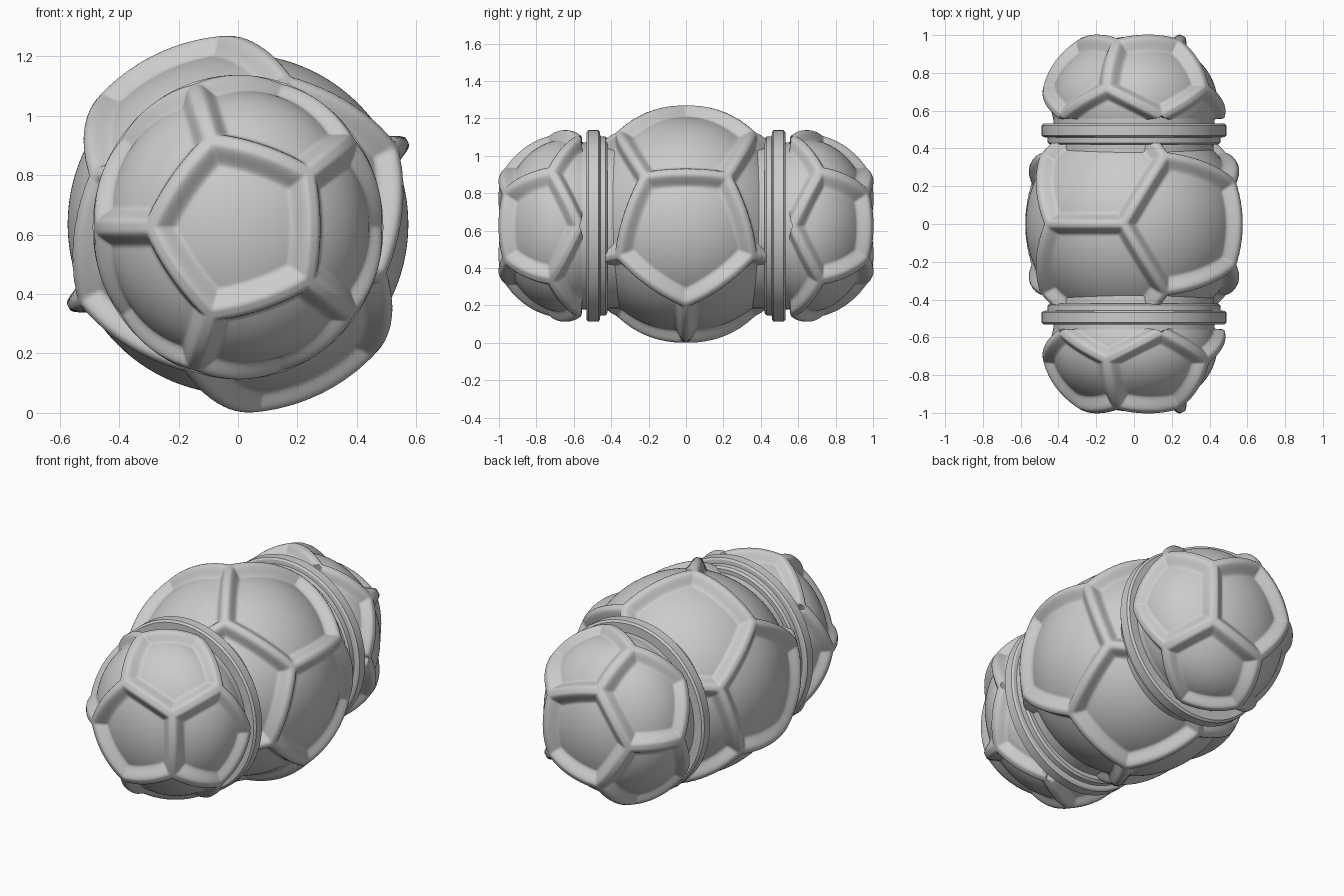
import bpy, bmesh, math
from mathutils import Vector, Matrix

if "Cube" in bpy.data.objects:
    bpy.data.objects.remove(bpy.data.objects["Cube"])

PHI = (1 + 5 ** 0.5) / 2


def finish(bm, name, angle=40):
    bmesh.ops.recalc_face_normals(bm, faces=bm.faces)
    me = bpy.data.meshes.new(name)
    bm.to_mesh(me)
    bm.free()
    ob = bpy.data.objects.new(name, me)
    bpy.context.collection.objects.link(ob)
    bpy.ops.object.select_all(action='DESELECT')
    ob.select_set(True)
    bpy.context.view_layer.objects.active = ob
    bpy.ops.object.shade_smooth_by_angle(angle=math.radians(angle))
    return ob


def ridge(d, normals, inner, outer, upper_only=False):
    """1 on the seams between the twelve panels, 0 inside a panel."""
    ranked = sorted(((d.dot(n), i) for i, n in enumerate(normals)), reverse=True)
    (a, i), (b, j) = ranked[:2]
    if upper_only and normals[i].y < 0 and normals[j].y < 0:
        return 0.0
    dist = (a - b) / (normals[i] - normals[j]).length
    t = min(max((dist - inner) / (outer - inner), 0), 1)
    return 1 - t * t * (3 - 2 * t)


def lathe(name, profile, cz, sx=1.0, steps=96):
    """Spin a (y, radius) profile about the y axis."""
    bm = bmesh.new()
    rings = []
    for y, r in profile:
        rings.append([bm.verts.new((sx * r * math.cos(2 * math.pi * k / steps), y,
                                    cz + r * math.sin(2 * math.pi * k / steps)))
                      for k in range(steps)])
    for A, B in zip(rings, rings[1:]):
        for k in range(steps):
            m = (k + 1) % steps
            bm.faces.new((A[k], A[m], B[m], B[k]))
    bm.faces.new(rings[0])
    bm.faces.new(rings[-1])
    return finish(bm, name, 30)


# Central panelled sphere: seam on top in the y = 0 plane, then turned about y
rot = Matrix.Rotation(math.radians(-26), 3, 'Y')
normals = []
for a in (1, -1):
    for b in (PHI, -PHI):
        normals += [rot @ Vector(n).normalized() for n in ((b, 0, a), (a, b, 0), (0, a, b))]

bm = bmesh.new()
bmesh.ops.create_icosphere(bm, subdivisions=7, radius=1)
for v in bm.verts:
    d = v.co.normalized()
    v.co = d * (0.573 + 0.062 * ridge(d, normals, 0.015, 0.105)) + Vector((0, 0, 0.635))
for s in (1, -1):
    cut = bmesh.ops.bisect_plane(bm, geom=bm.verts[:] + bm.edges[:] + bm.faces[:],
                                 plane_co=(0, s * 0.43, 0), plane_no=(0, s, 0),
                                 clear_outer=True)
    rim = [e for e in cut['geom_cut'] if isinstance(e, bmesh.types.BMEdge)]
    bmesh.ops.contextual_create(bm, geom=rim)
finish(bm, "panelled_body", 60)

# Inner core joining body, collars and end caps
lathe("inner_core", [(-0.64, 0.452), (-0.4, 0.44), (0.4, 0.44), (0.64, 0.452)], 0.625, 0.955)

# End caps: one panel faces outward, with five around it
cap_normals = [Vector((0, 1, 0))]
for k in range(5):
    a = math.radians(72 * k)
    cap_normals.append(Vector((2 * math.cos(a), 1, 2 * math.sin(a))).normalized())
cap_normals += [-n for n in cap_normals]

for s, side in ((-1, "front"), (1, "back")):
    bm = bmesh.new()
    bmesh.ops.create_icosphere(bm, subdivisions=7, radius=1)
    for v in bm.verts:
        d = v.co.normalized()
        h = ridge(d, cap_normals, 0.025, 0.15, True)
        r = 0.462 + 0.05 * h
        v.co = (0.955 * d.x * r, 0.645 + d.y * (0.348 + 0.065 * h), 0.625 + d.z * r)
    bmesh.ops.delete(bm, geom=[v for v in bm.verts if v.co.y < 0.48], context='VERTS')
    for v in bm.verts:
        v.co.y *= s
    finish(bm, side + "_end_cap", 60)

    # Stepped collar between body and cap
    collar = [(0.42, 0.40), (0.42, 0.465), (0.43, 0.478), (0.458, 0.48), (0.46, 0.502),
              (0.468, 0.512), (0.522, 0.512), (0.532, 0.50), (0.532, 0.40)]
    lathe(side + "_collar", [(s * y, r) for y, r in collar], 0.625, 0.955)
